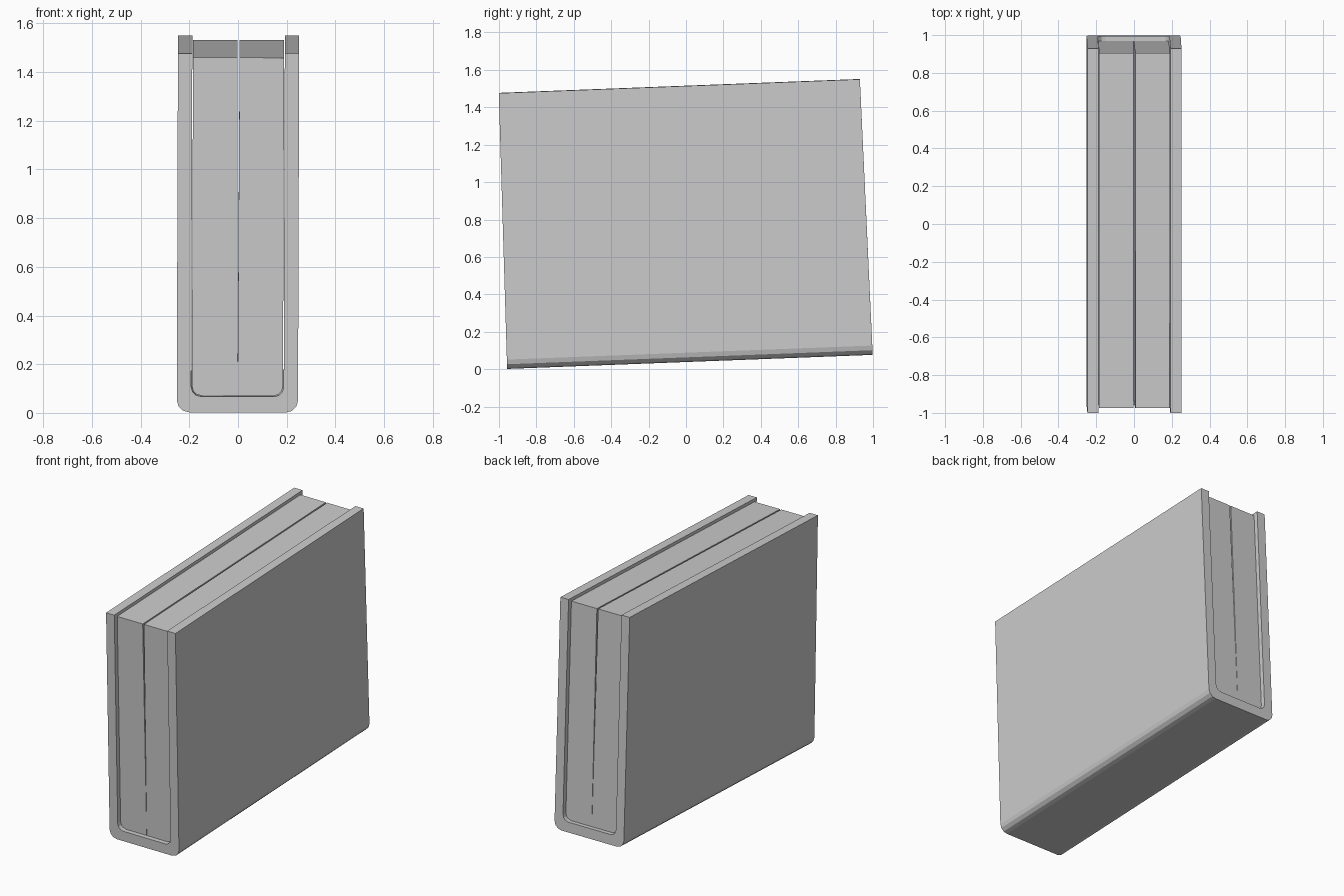
import bpy, bmesh, math
from mathutils import Matrix

cube = bpy.data.objects.get("Cube")
if cube:
    bpy.data.objects.remove(cube)

TOP = 1.475      # height of the cover walls
TAPER = 0.012    # each end leans in by this much at the top

grey = bpy.data.materials.new("plain grey")
grey.diffuse_color = (0.6, 0.6, 0.6, 1)
grey.use_nodes = True
grey.node_tree.nodes["Principled BSDF"].inputs["Base Color"].default_value = (0.6, 0.6, 0.6, 1)

# The whole model leans back slightly
LEAN = (Matrix.Translation((-0.0025, 0.021, 0.0395))
        @ Matrix.Rotation(math.radians(0.19), 4, 'Y')
        @ Matrix.Rotation(math.radians(2.2), 4, 'X'))


def corner(half_width, floor, radius, steps=3):
    """Rounded bottom corner on the +x side, from the floor up to the wall."""
    return [(half_width - radius + radius * math.sin(a), floor + radius - radius * math.cos(a))
            for a in (math.pi / 2 * i / steps for i in range(steps + 1))]


def extrude_profile(name, profile, half_depth):
    """Extrude an x-z profile along y, with both ends tapering towards the top."""
    bm = bmesh.new()
    rings = []
    for side in (-1, 1):
        rings.append([bm.verts.new((x, side * (half_depth - TAPER * z / TOP), z))
                      for x, z in profile])
    front, back = rings
    n = len(profile)
    bm.faces.new(front)
    bm.faces.new(back[::-1])
    for i in range(n):
        j = (i + 1) % n
        bm.faces.new((front[j], front[i], back[i], back[j]))
    bmesh.ops.recalc_face_normals(bm, faces=bm.faces)
    mesh = bpy.data.meshes.new(name)
    bm.to_mesh(mesh)
    bm.free()
    mesh.materials.append(grey)
    obj = bpy.data.objects.new(name, mesh)
    obj.matrix_world = LEAN
    bpy.context.collection.objects.link(obj)
    return obj


def mirrored(points):
    return [(-x, z) for x, z in reversed(points)]


# U-shaped cover with a rounded spine along the bottom
outer = corner(0.249, 0.0, 0.05) + [(0.249, TOP)]
inner = corner(0.19, 0.065, 0.04) + [(0.19, TOP)]
cover_profile = outer + inner[::-1] + mirrored(inner[::-1]) + mirrored(outer)
extrude_profile("cover", cover_profile, 0.978)

# Two page blocks with a seam that opens towards the top
block = [(0.0005, 0.067)] + corner(0.187, 0.067, 0.04) + [(0.187, 1.457), (0.0045, 1.457)]
extrude_profile("left_page_block", block, 0.952)
extrude_profile("right_page_block", mirrored(block), 0.952)
